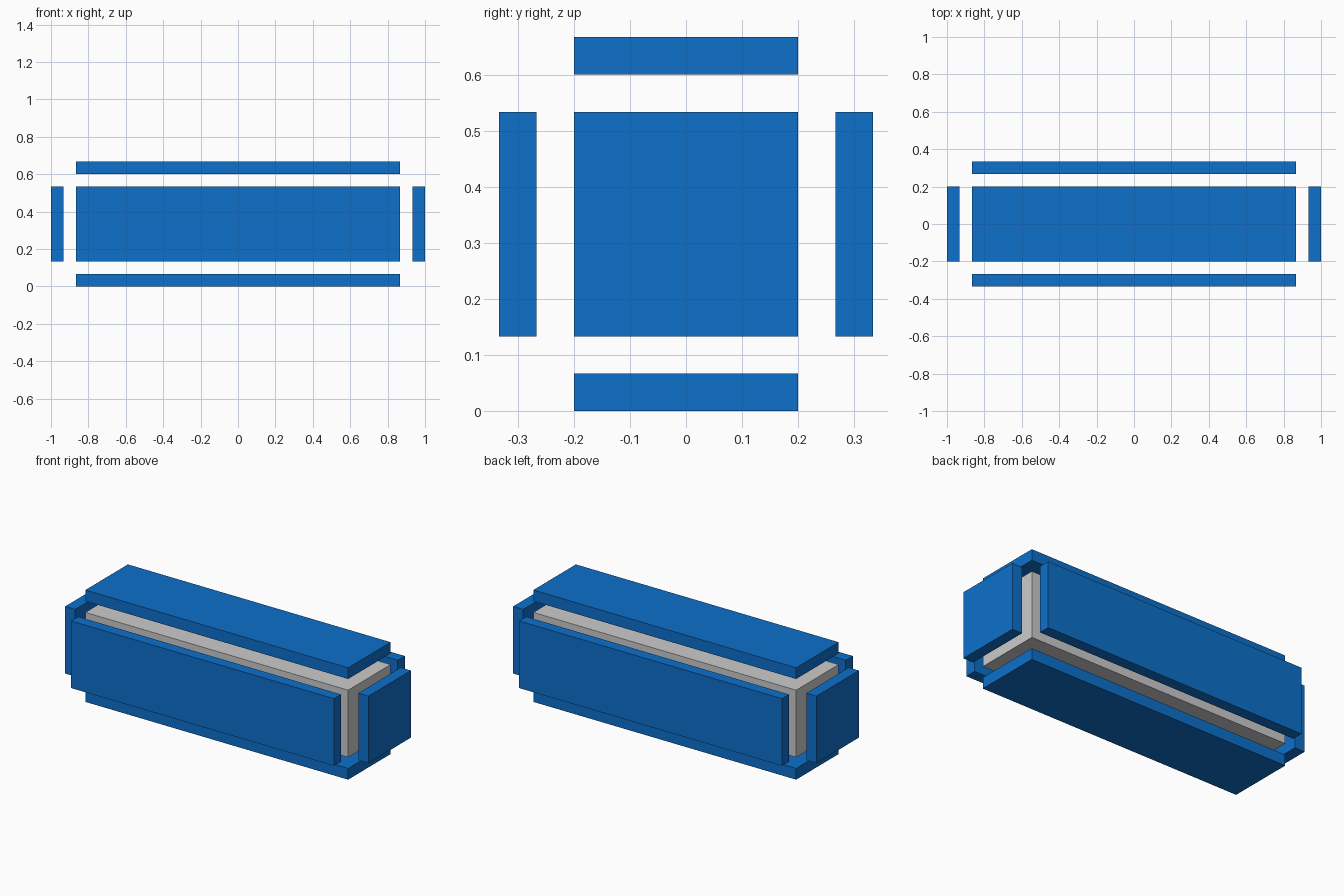
import bpy
from mathutils import Vector

if "Cube" in bpy.data.objects:
    bpy.data.objects.remove(bpy.data.objects["Cube"])

U = 2 / 30                       # panel thickness, also the gap to the core
CORE = Vector((26, 6, 6)) * U    # full size of the core
CENTRE = Vector((0, 0, 5 * U))

blue = bpy.data.materials.new("blue")
blue.diffuse_color = (0.004, 0.16, 0.6, 1)
blue.use_nodes = True
blue.node_tree.nodes["Principled BSDF"].inputs["Base Color"].default_value = blue.diffuse_color


def box(name, centre, size, material=None):
    bpy.ops.mesh.primitive_cube_add(size=1, location=centre)
    obj = bpy.context.object
    obj.name = name
    obj.scale = size
    bpy.ops.object.transform_apply(location=False, rotation=False, scale=True)
    if material:
        obj.data.materials.append(material)
    return obj


# Grey core block
box("core", CENTRE, CORE)

# Blue panel floating off each face of the core
names = (("left_panel", "right_panel"),
         ("front_panel", "back_panel"),
         ("bottom_panel", "top_panel"))
for axis, pair in enumerate(names):
    for side, name in zip((-1, 1), pair):
        size = CORE.copy()
        size[axis] = U
        centre = CENTRE.copy()
        centre[axis] += side * (CORE[axis] / 2 + 1.5 * U)
        box(name, centre, size, blue)
